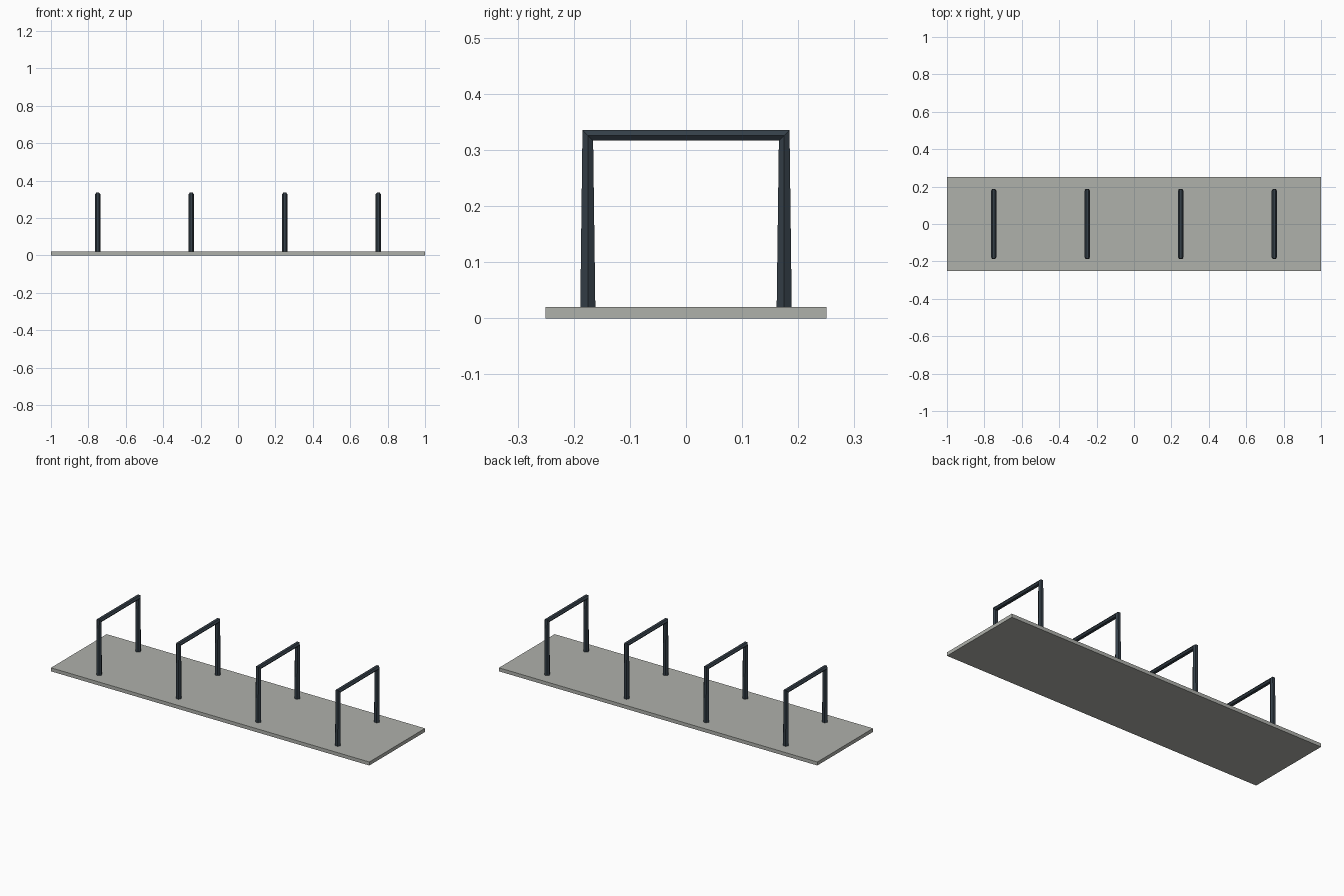
import bpy

if "Cube" in bpy.data.objects:
    bpy.data.objects.remove(bpy.data.objects["Cube"])


def material(name, color):
    mat = bpy.data.materials.new(name)
    mat.diffuse_color = color
    mat.use_nodes = True
    mat.node_tree.nodes["Principled BSDF"].inputs["Base Color"].default_value = mat.diffuse_color
    return mat


concrete = material("concrete", (0.43, 0.44, 0.41, 1))
steel = material("dark_steel", (0.035, 0.05, 0.065, 1))

# Ground slab
bpy.ops.mesh.primitive_cube_add(size=1, location=(0, 0, 0.01))
slab = bpy.context.object
slab.name = "ground_slab"
slab.scale = (2, 0.5, 0.02)
slab.data.materials.append(concrete)

# Hoop profile: one bent six-sided tube shared by all hoops
hoop_path = bpy.data.curves.new("hoop_path", "CURVE")
hoop_path.dimensions = "3D"
hoop_path.bevel_depth = 0.0155
hoop_path.bevel_resolution = 1
hoop_path.use_fill_caps = True
spline = hoop_path.splines.new("POLY")
points = [(-0.175, 0.02), (-0.175, 0.326), (0.175, 0.326), (0.175, 0.02)]
spline.points.add(len(points) - 1)
for point, (y, z) in zip(spline.points, points):
    point.co = (0, y, z, 1)
spline.use_smooth = False
hoop_path.materials.append(steel)

# Row of four hoops
for i in range(4):
    hoop = bpy.data.objects.new(f"rack_hoop_{i + 1}", hoop_path)
    hoop.location.x = -0.75 + 0.5 * i
    bpy.context.collection.objects.link(hoop)
